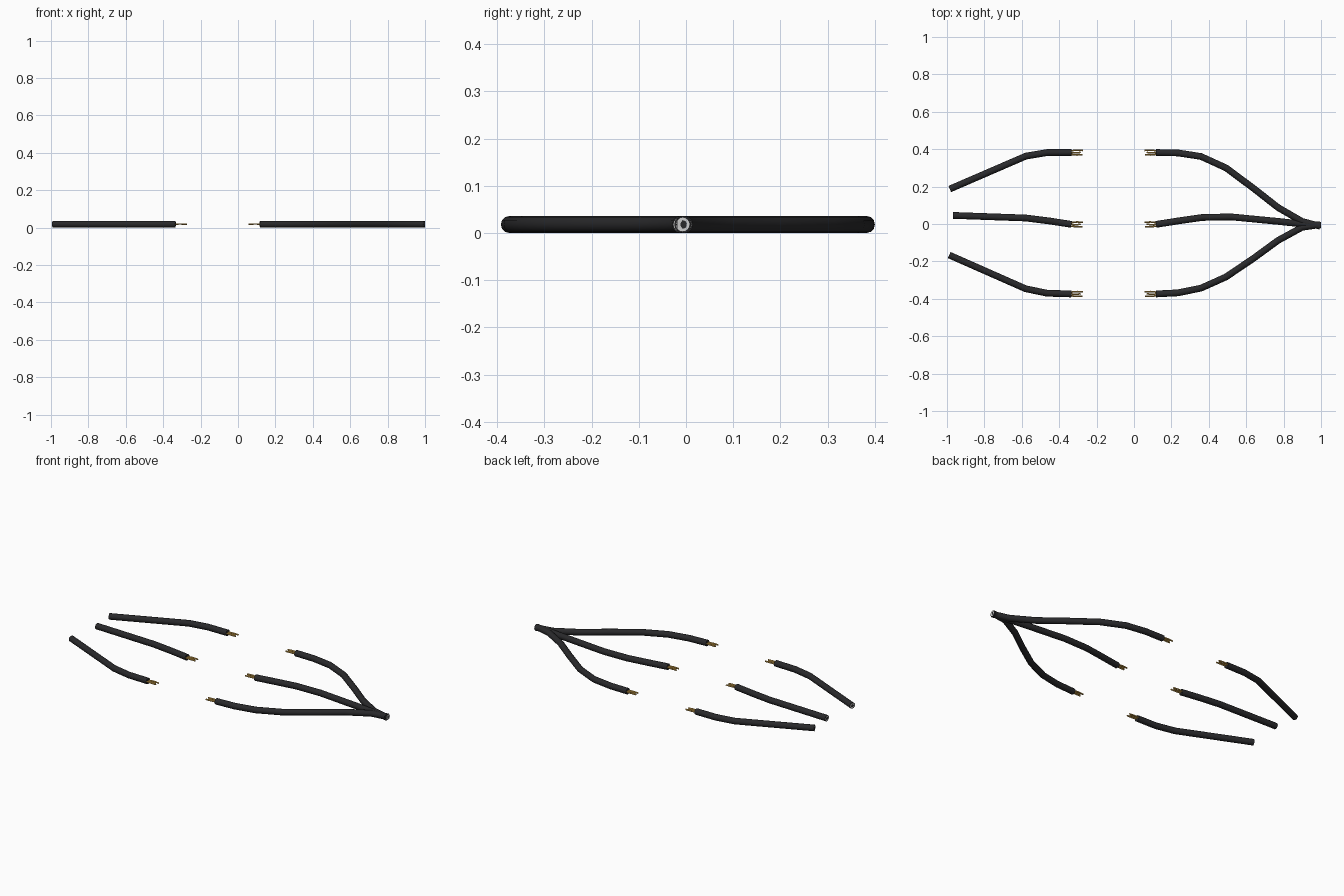
import bpy, math
from mathutils import Vector

if "Cube" in bpy.data.objects:
    bpy.data.objects.remove(bpy.data.objects["Cube"])

R = 0.018   # cable radius
Z = 0.018   # cable centre height


def material(name, rgb):
    m = bpy.data.materials.new(name)
    m.diffuse_color = (*rgb, 1)
    m.use_nodes = True
    m.node_tree.nodes["Principled BSDF"].inputs["Base Color"].default_value = m.diffuse_color
    return m


RUBBER = material("black_rubber", (0.022, 0.022, 0.024))
COPPER = material("copper", (0.62, 0.36, 0.07))
CORE = material("pale_core", (0.75, 0.75, 0.75))


def tube(name, points, radius, mat, res):
    """Round tube along a straight-segment path."""
    cu = bpy.data.curves.new(name, 'CURVE')
    cu.dimensions = '3D'
    sp = cu.splines.new('POLY')
    sp.points.add(len(points) - 1)
    for p, co in zip(sp.points, points):
        p.co = (*co, 1)
    cu.bevel_depth = radius
    cu.bevel_resolution = res
    cu.use_fill_caps = True
    cu.materials.append(mat)
    ob = bpy.data.objects.new(name, cu)
    bpy.context.collection.objects.link(ob)
    bpy.ops.object.select_all(action='DESELECT')
    ob.select_set(True)
    bpy.context.view_layer.objects.active = ob
    bpy.ops.object.convert(target='MESH')
    bpy.ops.object.shade_smooth_by_angle(angle=math.radians(40))
    return ob


def core_ring(name, end, direction):
    """Pale annulus showing the cut insulation at a cable end."""
    d = direction.normalized()
    side, up = Vector((-d.y, d.x, 0)), Vector((0, 0, 1))
    n, verts = 16, []
    for r in (0.009, 0.0145):
        for i in range(n):
            a = 2 * math.pi * i / n
            verts.append(end + d * 0.001 + r * (side * math.cos(a) + up * math.sin(a)))
    faces = [(i, n + i, n + (i + 1) % n, (i + 1) % n) for i in range(n)]
    me = bpy.data.meshes.new(name)
    me.from_pydata(verts, [], faces)
    me.materials.append(CORE)
    bpy.context.collection.objects.link(bpy.data.objects.new(name, me))


# Cable paths, from the stripped end to the cut end (x, y)
cables = {
    "left_back": [(-0.335, 0.382), (-0.465, 0.382), (-0.578, 0.363), (-0.985, 0.187)],
    "left_middle": [(-0.335, -0.002), (-0.45, 0.016), (-0.578, 0.032), (-0.968, 0.046)],
    "left_front": [(-0.335, -0.374), (-0.465, -0.37), (-0.58, -0.346), (-0.988, -0.166)],
    "right_back": [(0.118, 0.382), (0.235, 0.38), (0.358, 0.361), (0.492, 0.3),
                   (0.64, 0.19), (0.77, 0.088), (0.898, 0.014), (0.995, -0.012)],
    "right_middle": [(0.118, -0.002), (0.24, 0.017), (0.364, 0.035), (0.519, 0.038),
                     (0.77, 0.014), (0.91, -0.001), (0.999, -0.007)],
    "right_front": [(0.118, -0.374), (0.235, -0.368), (0.358, -0.343), (0.492, -0.283),
                    (0.64, -0.183), (0.77, -0.088), (0.898, -0.018), (0.997, -0.003)],
}

for name, path in cables.items():
    pts = [Vector((x, y, Z)) for x, y in path]
    # black jacket and its cut end
    tube(name + "_cable", pts, R, RUBBER, 4)
    core_ring(name + "_cut_end", pts[-1], pts[-1] - pts[-2])
    # bare copper strands at the stripped end
    s = 1 if name.startswith("left") else -1
    p = pts[0]
    for i, (a, b, c, length) in enumerate([(-0.009, -0.013, -0.012, 0.06),
                                           (0.001, -0.002, 0.001, 0.05),
                                           (0.009, 0.013, 0.011, 0.062)]):
        strand = [p + Vector((-s * 0.01, a, 0)), p + Vector((s * length * 0.5, b, 0.001)),
                  p + Vector((s * length, c, 0))]
        tube(f"{name}_strand_{i + 1}", strand, 0.0042, COPPER, 1)
